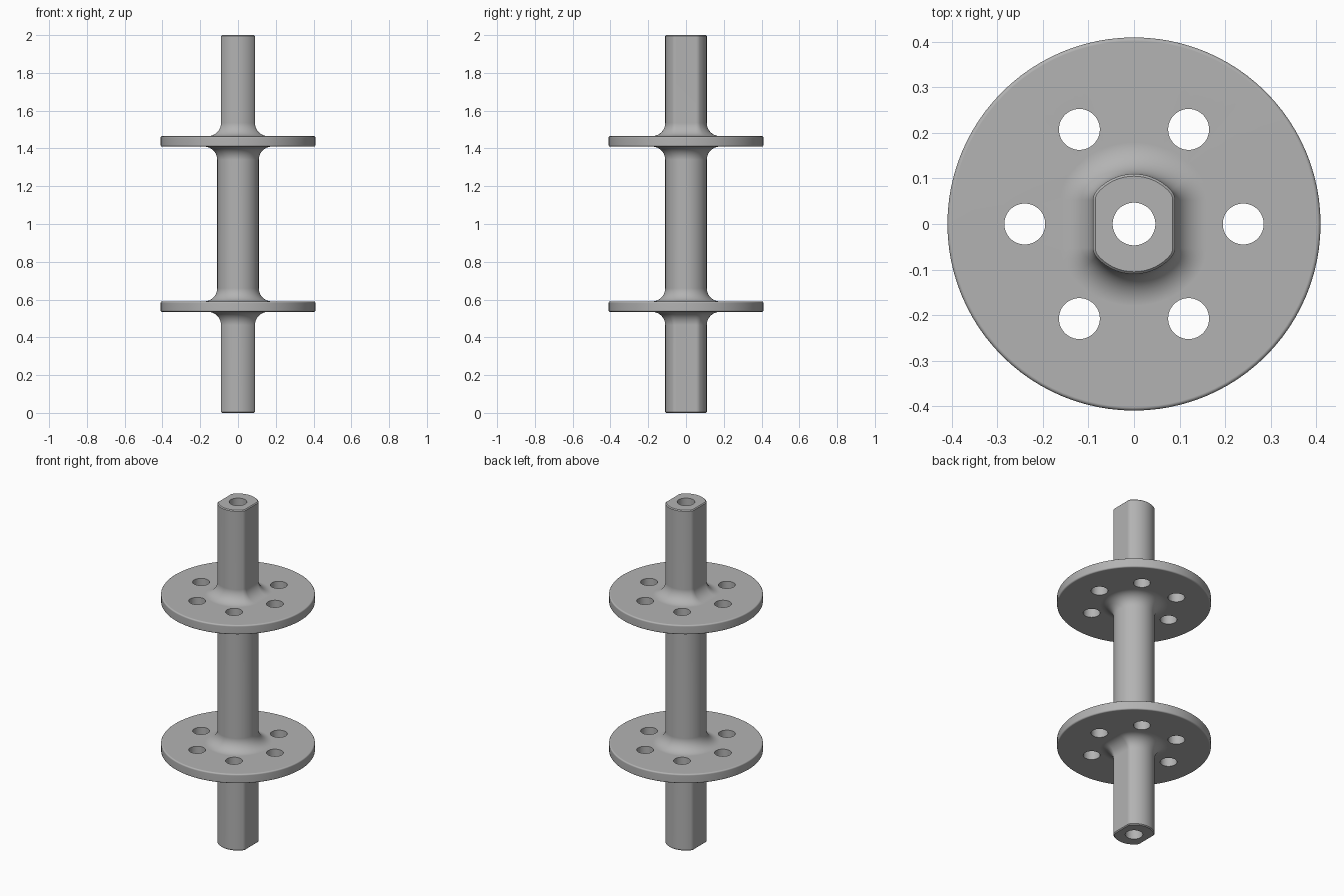
import bpy, bmesh
from math import sin, cos, pi, atan2, sqrt, radians

if "Cube" in bpy.data.objects:
    bpy.data.objects.remove(bpy.data.objects["Cube"], do_unlink=True)

SHAFT_R, FLAT_X, CORNER_R = 0.11, 0.09, 0.03
FLANGE_R, FLANGE_IN, FLANGE_OUT = 0.41, 0.41, 0.465   # heights from mid-length
FILLET, BEVEL, STEPS = 0.07, 0.008, 24

metal = bpy.data.materials.new("grey_metal")
metal.use_nodes = True
grey = (0.45, 0.45, 0.45, 1)
metal.diffuse_color = grey
metal.node_tree.nodes["Principled BSDF"].inputs["Base Color"].default_value = grey

# Cross-sections, each grown outwards by a given offset
corner_x = FLAT_X - CORNER_R
corner_y = sqrt((SHAFT_R - CORNER_R) ** 2 - corner_x ** 2)
split = atan2(corner_y, corner_x)


def quarter(flatted, grow):
    pts = []
    for i in range(STEPS + 1):
        a = i / STEPS * pi / 2
        if flatted and a < split:
            r = CORNER_R + grow
            pts.append((corner_x + r * cos(a), corner_y + r * sin(a)))
        else:
            r = SHAFT_R + grow
            pts.append((r * cos(a), r * sin(a)))
    return pts


def ring(flatted, grow):
    q = quarter(flatted, grow)
    return (q + [(-x, y) for x, y in reversed(q)]
            + [(-x, -y) for x, y in q] + [(x, -y) for x, y in reversed(q)])


# Upper half as (height, flatted, grow), from mid-length to the tip
half = []
arc = [i / 10 * pi / 2 for i in range(11)]
for a in arc:
    half.append((FLANGE_IN - FILLET * (1 - sin(a)), False, FILLET * (1 - cos(a))))
rim = FLANGE_R - SHAFT_R
bevel = [i / 4 * pi / 2 for i in range(5)]
for a in bevel:
    half.append((FLANGE_IN + BEVEL * (1 - cos(a)), False, rim - BEVEL * (1 - sin(a))))
for a in bevel:
    half.append((FLANGE_OUT - BEVEL * (1 - sin(a)), False, rim - BEVEL * (1 - cos(a))))
for a in reversed(arc):
    half.append((FLANGE_OUT + FILLET * (1 - sin(a)), True, FILLET * (1 - cos(a))))
half += [(0.995, True, 0), (1, True, -0.005)]
levels = [(-z, f, g) for z, f, g in reversed(half)] + half

# Shaft and flanges as one lofted solid
bm = bmesh.new()
loops = [[bm.verts.new((x, y, 1 + z)) for x, y in ring(f, g)] for z, f, g in levels]
for lo, hi in zip(loops, loops[1:]):
    for i in range(len(lo)):
        j = (i + 1) % len(lo)
        bm.faces.new((lo[i], lo[j], hi[j], hi[i]))
bm.faces.new(list(reversed(loops[0])))
bm.faces.new(loops[-1])
bmesh.ops.remove_doubles(bm, verts=bm.verts, dist=1e-5)
bmesh.ops.dissolve_degenerate(bm, edges=bm.edges, dist=1e-6)
bmesh.ops.recalc_face_normals(bm, faces=bm.faces)
mesh = bpy.data.meshes.new("flanged_shaft")
bm.to_mesh(mesh)
bm.free()
mesh.materials.append(metal)
shaft = bpy.data.objects.new("flanged_shaft", mesh)
bpy.context.collection.objects.link(shaft)


# Drill the centre bore and the six holes through both flanges
def drill(name, x, y, radius):
    bpy.ops.mesh.primitive_cylinder_add(vertices=48, radius=radius, depth=2.4,
                                        location=(x, y, 1))
    cutter = bpy.context.object
    cutter.name = name
    cutter.hide_render = True
    cutter.data.materials.append(metal)
    bpy.ops.object.select_all(action="DESELECT")
    shaft.select_set(True)
    bpy.context.view_layer.objects.active = shaft
    mod = shaft.modifiers.new(name, "BOOLEAN")
    mod.operation, mod.solver, mod.object = "DIFFERENCE", "EXACT", cutter
    bpy.ops.object.modifier_apply(modifier=name)
    bpy.data.objects.remove(cutter, do_unlink=True)


drill("bore", 0, 0, 0.047)
for k in range(6):
    drill("flange_hole", 0.24 * cos(k * pi / 3), 0.24 * sin(k * pi / 3), 0.045)

bpy.ops.object.shade_smooth_by_angle(angle=radians(30))
weighted = shaft.modifiers.new("even_shading", "WEIGHTED_NORMAL")
weighted.keep_sharp = True
